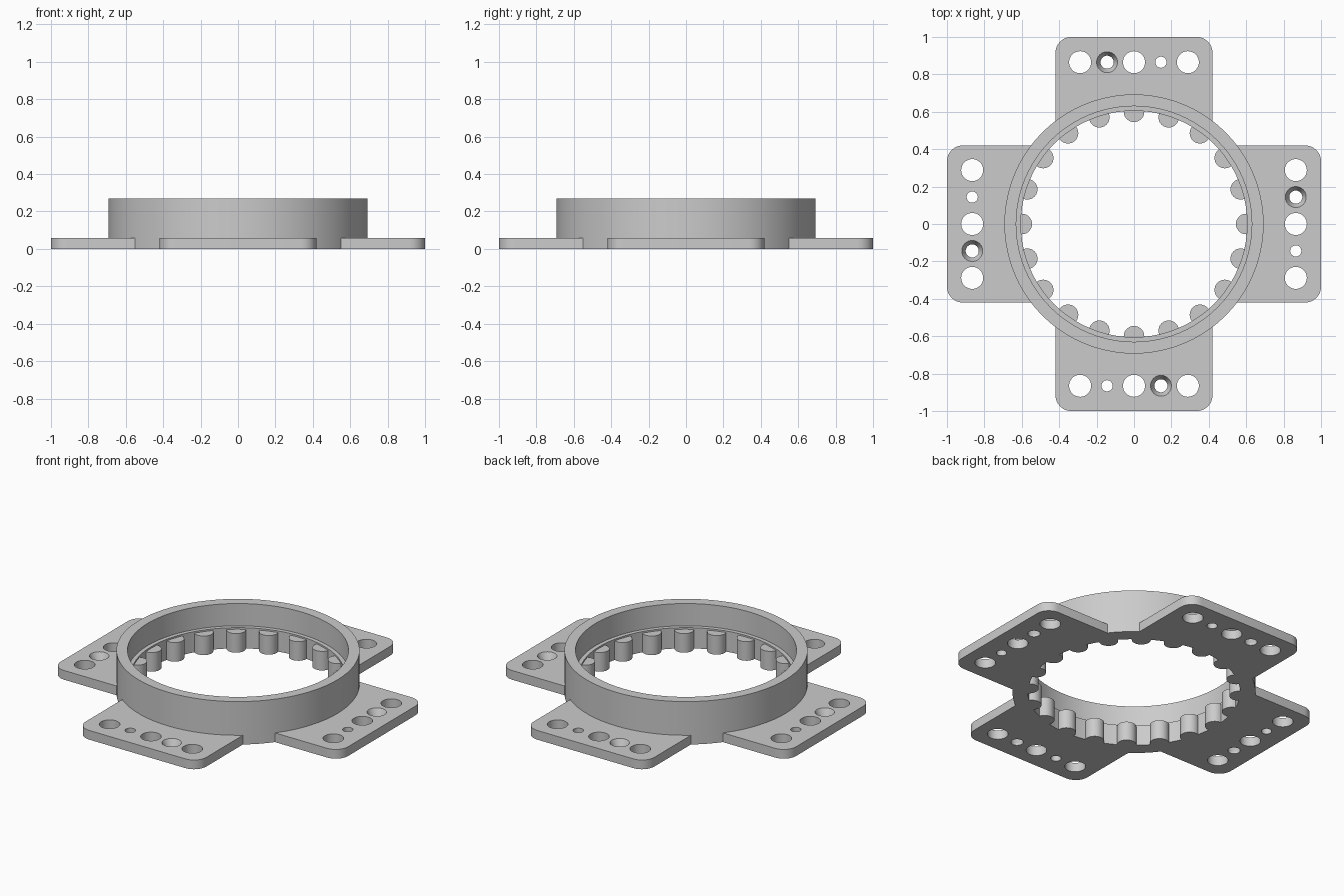
import bpy, bmesh
from math import pi, cos, sin
from mathutils import Matrix

cube = bpy.data.objects.get("Cube")
if cube:
    bpy.data.objects.remove(cube, do_unlink=True)

RING_R, BORE_R, SEGS = 0.693, 0.605, 80
PLATE_T, HOLE_Y, PITCH = 0.058, 0.865, 0.144

grey = bpy.data.materials.new("light_grey")
grey.use_nodes = True
colour = (0.6, 0.6, 0.6, 1)
grey.diffuse_color = colour
grey.node_tree.nodes["Principled BSDF"].inputs["Base Color"].default_value = colour


def make(name, bm):
    bmesh.ops.remove_doubles(bm, verts=bm.verts, dist=1e-5)
    bmesh.ops.recalc_face_normals(bm, faces=bm.faces)
    mesh = bpy.data.meshes.new(name)
    bm.to_mesh(mesh)
    bm.free()
    mesh.materials.append(grey)
    obj = bpy.data.objects.new(name, mesh)
    bpy.context.collection.objects.link(obj)
    return obj


def lathe(bm, profile, segs, x=0, y=0):
    """Revolve a closed (radius, z) profile about a vertical axis."""
    rings = []
    for i in range(segs):
        a = 2 * pi * i / segs
        rings.append([bm.verts.new((x + r * cos(a), y + r * sin(a), z)) for r, z in profile])
    n = len(profile)
    for i in range(segs):
        p, q = rings[i], rings[(i + 1) % segs]
        for j in range(n):
            k = (j + 1) % n
            if profile[j][0] == 0 and profile[k][0] == 0:
                continue
            bm.faces.new((p[j], q[j], q[k], p[k]))
    # Collapse the zero-radius ends to a point
    bmesh.ops.remove_doubles(bm, verts=bm.verts, dist=1e-5)


def prism(bm, outline, z0, z1):
    face = bm.faces.new([bm.verts.new((x, y, z0)) for x, y in outline])
    ext = bmesh.ops.extrude_face_region(bm, geom=[face])
    top = [v for v in ext["geom"] if isinstance(v, bmesh.types.BMVert)]
    bmesh.ops.translate(bm, verts=top, vec=(0, 0, z1 - z0))


def arc(cx, cy, r, a0, a1, n):
    return [(cx + r * cos(a0 + (a1 - a0) * i / n), cy + r * sin(a0 + (a1 - a0) * i / n))
            for i in range(n + 1)]


def bore(bm, r, segs, x=0, y=0):
    lathe(bm, [(0, -0.1), (r, -0.1), (r, 0.4), (0, 0.4)], segs, x, y)


# Stepped ring
bm = bmesh.new()
lathe(bm, [(BORE_R, 0), (RING_R, 0), (RING_R, 0.27), (0.63, 0.27), (0.63, 0.13), (BORE_R, 0.13)], SEGS)
make("ring", bm)

# Rounded teeth around the bore
bm = bmesh.new()
outline = [(0.61, 0.055)] + arc(0.6, 0, 0.055, pi / 2, 3 * pi / 2, 14) + [(0.61, -0.055)]
for i in range(20):
    a = 2 * pi * i / 20
    prism(bm, [(x * cos(a) - y * sin(a), x * sin(a) + y * cos(a)) for x, y in outline], 0, 0.12)
make("inner_teeth", bm)

# Mounting plate: rounded outer corners, drilled and trimmed to the ring
W, C = 0.42, 0.085
bm = bmesh.new()
prism(bm, [(-W, 0.45), (W, 0.45)] + arc(W - C, 1 - C, C, 0, pi / 2, 8)
      + arc(C - W, 1 - C, C, pi / 2, pi, 8), 0, PLATE_T)
plate = make("back_plate", bm)

bm = bmesh.new()
bore(bm, RING_R, SEGS)
for k in (-2, 0, 2):
    bore(bm, 0.059, 32, k * PITCH, HOLE_Y)
bore(bm, 0.03, 24, PITCH, HOLE_Y)
# Countersunk screw hole
lathe(bm, [(0, -0.1), (0.035, -0.1), (0.035, 0.015), (0.056, PLATE_T), (0.056, 0.4), (0, 0.4)],
      32, -PITCH, HOLE_Y)
cutter = make("hole_cutter", bm)
cutter.hide_render = True

mod = plate.modifiers.new("holes", 'BOOLEAN')
mod.operation, mod.solver, mod.object = 'DIFFERENCE', 'EXACT', cutter
bpy.context.view_layer.update()
cut_mesh = bpy.data.meshes.new_from_object(plate.evaluated_get(bpy.context.evaluated_depsgraph_get()))
plate.modifiers.clear()
plate.data = cut_mesh
bpy.data.objects.remove(cutter, do_unlink=True)

# Same plate on the other three sides
for i, side in enumerate(("left", "front", "right"), 1):
    mesh = cut_mesh.copy()
    mesh.transform(Matrix.Rotation(-i * pi / 2, 4, 'Z'))
    bpy.context.collection.objects.link(bpy.data.objects.new(side + "_plate", mesh))

# Smooth the curved walls, keep the edges crisp
bpy.ops.object.select_all(action='DESELECT')
for obj in bpy.context.collection.objects:
    if obj.type == 'MESH' and (obj.name.endswith("_plate") or obj.name in ("ring", "inner_teeth")):
        obj.select_set(True)
        bpy.context.view_layer.objects.active = obj
bpy.ops.object.shade_smooth_by_angle(angle=pi / 7)
